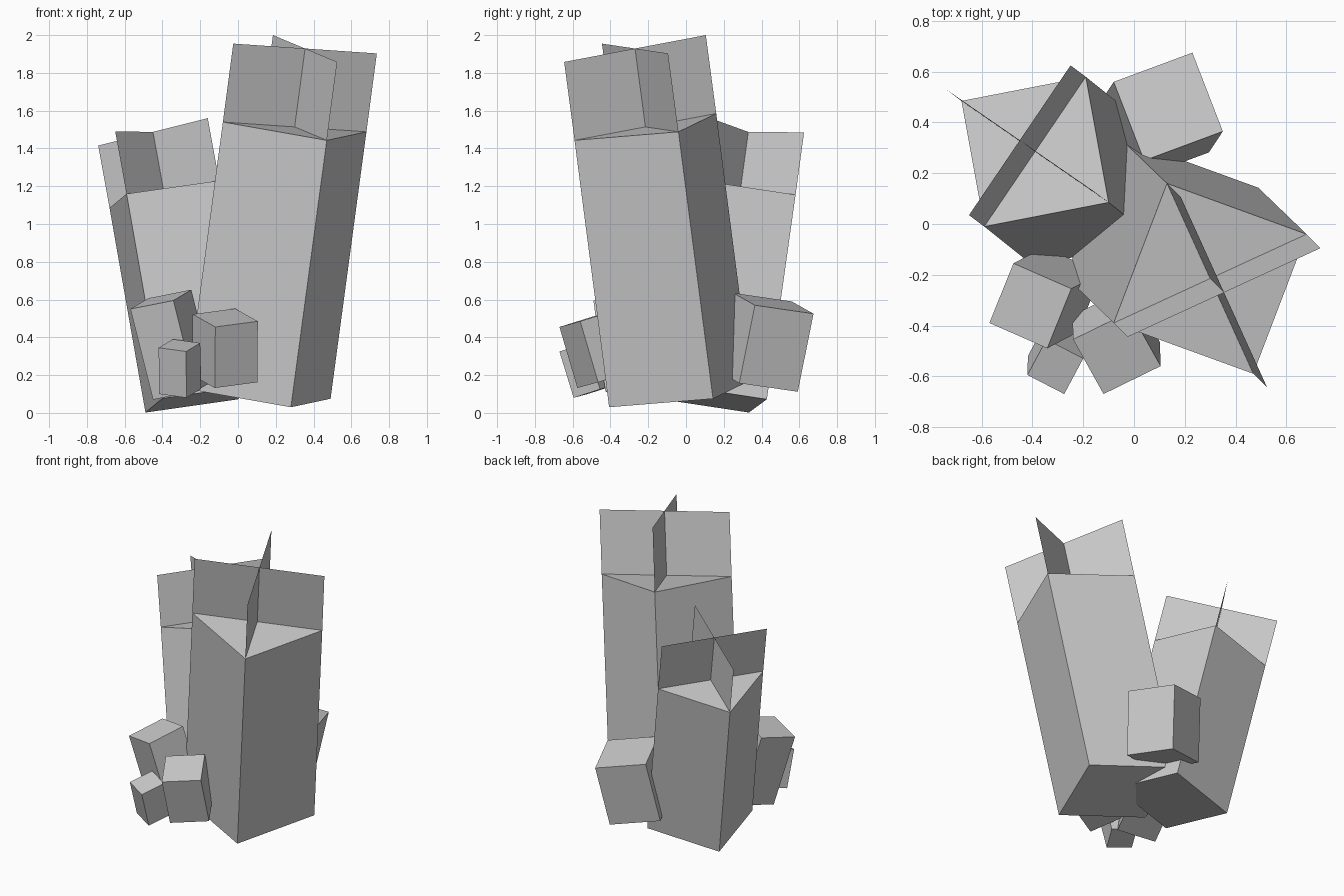
import bpy, bmesh
from mathutils import Vector, Matrix

if "Cube" in bpy.data.objects:
    bpy.data.objects.remove(bpy.data.objects["Cube"])


def finish(name, bm):
    bmesh.ops.recalc_face_normals(bm, faces=bm.faces)
    mesh = bpy.data.meshes.new(name)
    bm.to_mesh(mesh)
    bm.free()
    obj = bpy.data.objects.new(name, mesh)
    bpy.context.collection.objects.link(obj)
    return obj


def block(name, corner, u, v, axis):
    """Tilted box: one top corner, two top edges, and the bottom-to-top axis."""
    c, u, v, a = map(Vector, (corner, u, v, axis))
    m = Matrix((u, v, a)).transposed().to_4x4()
    m.translation = c + (u + v - a) / 2
    bm = bmesh.new()
    bmesh.ops.create_cube(bm, size=1, matrix=m)
    finish(name, bm)


def crossed_fins(name, corner, u, v, rise):
    """Two thin sheets standing on the diagonals of a box top."""
    c, u, v, r = map(Vector, (corner, u, v, rise))
    for i, (p, q) in enumerate(((c, c + u + v), (c + u, c + v))):
        bm = bmesh.new()
        bm.faces.new([bm.verts.new(k) for k in (p, q, q + r, p + r)])
        finish(f"{name}_{i + 1}", bm)


# Tall and medium stalks, each topped with crossed fins
stalks = {
    "tall": ((-0.08, -0.39, 1.54), (0.55, -0.20, -0.097), (0.21, 0.55, 0.045),
             (0.19, -0.183, 1.413), (0.055, -0.055, 0.415)),
    "medium": ((-0.59, -0.01, 1.16), (0.49, 0.095, 0.07), (-0.09, 0.495, -0.075),
               (-0.19, 0.152, 1.083), (-0.06, 0.045, 0.33)),
}
for name, (corner, u, v, axis, rise) in stalks.items():
    block(f"{name}_stalk", corner, u, v, axis)
    crossed_fins(f"{name}_fin", corner, u, v, rise)

# Small blocks leaning out around the base
block("back_block", (0.04, 0.25, 0.635), (0.31, 0.115, -0.065),
      (-0.12, 0.31, -0.045), (0.055, 0.083, 0.413))
block("left_block", (-0.57, -0.39, 0.55), (0.228, -0.10, 0.045),
      (0.095, 0.235, 0.057), (-0.12, -0.063, 0.48))
block("front_block", (-0.12, -0.67, 0.455), (0.225, 0.11, 0.03),
      (-0.12, 0.215, 0.067), (0.003, -0.095, 0.323))
block("front_left_block", (-0.275, -0.67, 0.325), (0.075, 0.14, 0.045),
      (-0.145, 0.075, 0.02), (-0.002, -0.075, 0.245))
